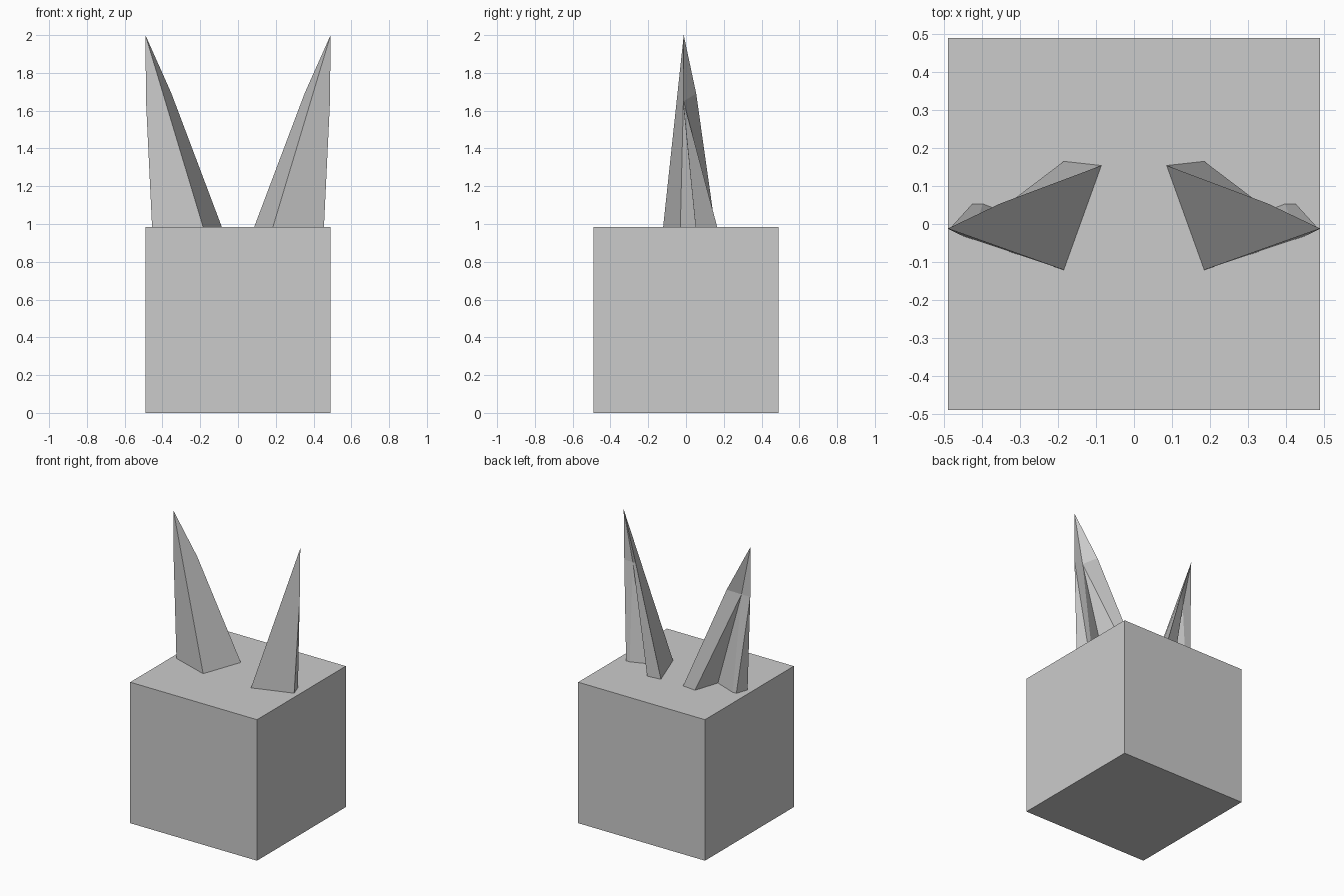
import bpy, bmesh

if "Cube" in bpy.data.objects:
    bpy.data.objects.remove(bpy.data.objects["Cube"])

TOP = 0.985


def make_object(name, bm):
    bmesh.ops.recalc_face_normals(bm, faces=bm.faces)
    mesh = bpy.data.meshes.new(name)
    bm.to_mesh(mesh)
    bm.free()
    obj = bpy.data.objects.new(name, mesh)
    bpy.context.collection.objects.link(obj)
    return obj


# Cube body
bm = bmesh.new()
bmesh.ops.create_cube(bm, size=1)
for v in bm.verts:
    v.co.x *= 0.98
    v.co.y *= 0.98
    v.co.z = (v.co.z + 0.5) * TOP
make_object("body", bm)

# Notched, pointed ear: base outline, bend points and tip
bm = bmesh.new()
base = {"front": (0.185, -0.121), "inner": (0.086, 0.154), "back": (0.185, 0.165),
        "notch": (0.242, -0.007), "wing": (0.398, 0.053), "outer_back": (0.426, 0.053),
        "outer": (0.455, -0.03)}
pts = {k: (x, y, TOP) for k, (x, y) in base.items()}
pts.update(bend=(0.352, 0.054, 1.69), pit=(0.42, -0.013, 1.65),
           rim=(0.487, -0.014, 1.65), tip=(0.49, -0.012, 2.0))
v = {k: bm.verts.new(p) for k, p in pts.items()}
faces = ["front inner bend tip", "inner back pit bend", "bend pit tip", "back notch pit",
         "notch wing pit", "wing outer_back rim pit", "outer_back outer rim",
         "pit rim tip", "outer front tip rim", " ".join(base)]
for f in faces:
    bm.faces.new([v[k] for k in f.split()])
ears = make_object("ears", bm)

# Opposite ear
mirror = ears.modifiers.new("mirror", "MIRROR")
mirror.use_mirror_merge = False
